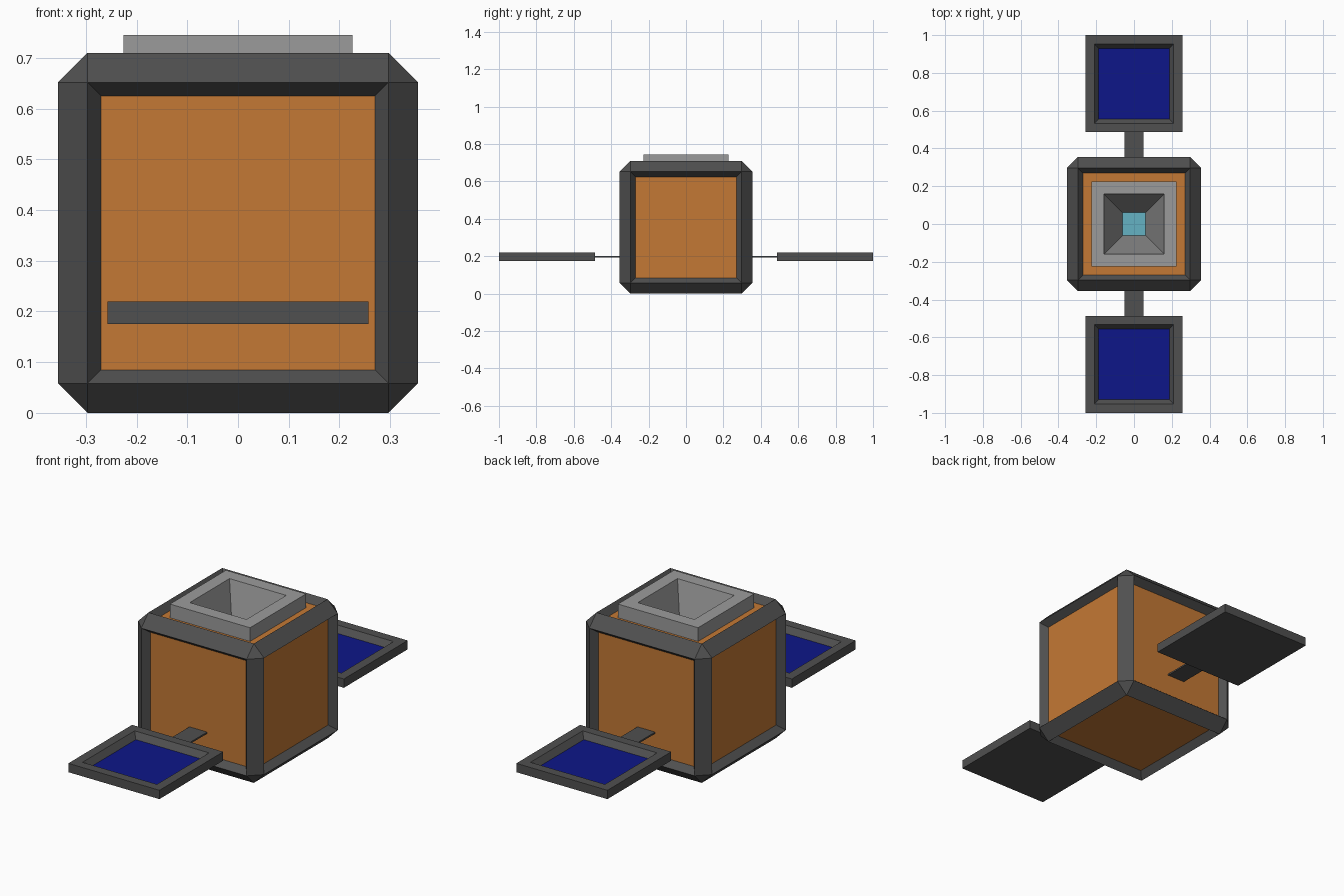
import bpy, bmesh
from mathutils import Matrix, Vector

if "Cube" in bpy.data.objects:
    bpy.data.objects.remove(bpy.data.objects["Cube"])


def material(name, rgb):
    m = bpy.data.materials.new(name)
    m.diffuse_color = (*rgb, 1)
    m.use_nodes = True
    m.node_tree.nodes["Principled BSDF"].inputs["Base Color"].default_value = m.diffuse_color
    return m


DARK = material("dark_frame", (0.08, 0.08, 0.08))
ORANGE = material("orange_panel", (0.55, 0.19, 0.035))
GREY = material("grey_metal", (0.33, 0.33, 0.33))
CYAN = material("cyan_glow", (0.13, 0.45, 0.55))
BLUE = material("solar_blue", (0.004, 0.008, 0.25))


def box(size, centre):
    bm = bmesh.new()
    m = Matrix.Translation(centre) @ Matrix.Diagonal((*size, 1))
    bmesh.ops.create_cube(bm, size=1, matrix=m)
    return bm


def inset_to(bm, face, half, depth, wall_mat, inner_mat):
    """Ring the face with new walls; put the inner face at a half-width, sunk by depth."""
    face.material_index = wall_mat
    normal, centre = face.normal.copy(), face.calc_center_median()
    bmesh.ops.inset_individual(bm, faces=[face], thickness=0.001)
    for v in face.verts:
        d = v.co - centre
        scale = Vector([0 if abs(c) < 1e-4 else (half if c > 0 else -half) for c in d])
        v.co = centre + scale - normal * depth
    face.material_index = inner_mat
    bm.normal_update()


def finish(bm, name, mats):
    me = bpy.data.meshes.new(name)
    bm.normal_update()
    bm.to_mesh(me)
    bm.free()
    for m in mats:
        me.materials.append(m)
    ob = bpy.data.objects.new(name, me)
    bpy.context.collection.objects.link(ob)
    return ob


# Body: chamfered cube with sunken orange panels on all six sides
bm = box((0.71, 0.71, 0.71), (0, 0, 0.355))
bmesh.ops.bevel(bm, geom=bm.edges[:], offset=0.058, segments=1,
                profile=0.5, affect='EDGES')
bm.normal_update()
sides = [f for f in bm.faces if max(abs(c) for c in f.normal) > 0.99]
for f in sides:
    inset_to(bm, f, 0.27, 0.035, 0, 1)

# Nozzle: raised grey collar with a deep tapered well and glowing floor
top = max(sides, key=lambda f: f.calc_center_median().z)
inset_to(bm, top, 0.226, 0, 1, 2)
inset_to(bm, top, 0.226, -0.07, 2, 2)
inset_to(bm, top, 0.16, 0, 2, 2)
inset_to(bm, top, 0.06, 0.45, 2, 3)
finish(bm, "body_with_nozzle", [DARK, ORANGE, GREY, CYAN])

# Solar wings: thin arm and framed blue panel on each side
for s, label in ((-1, "front"), (1, "back")):
    finish(box((0.10, 0.19, 0.008), (0, s * 0.40, 0.198)), label + "_arm", [DARK])
    bm = box((0.514, 0.514, 0.045), (0, s * 0.743, 0.1975))
    bm.normal_update()
    face = max(bm.faces, key=lambda f: f.normal.z)
    inset_to(bm, face, 0.21, 0, 0, 0)
    inset_to(bm, face, 0.187, 0.03, 0, 1)
    finish(bm, label + "_solar_panel", [DARK, BLUE])
